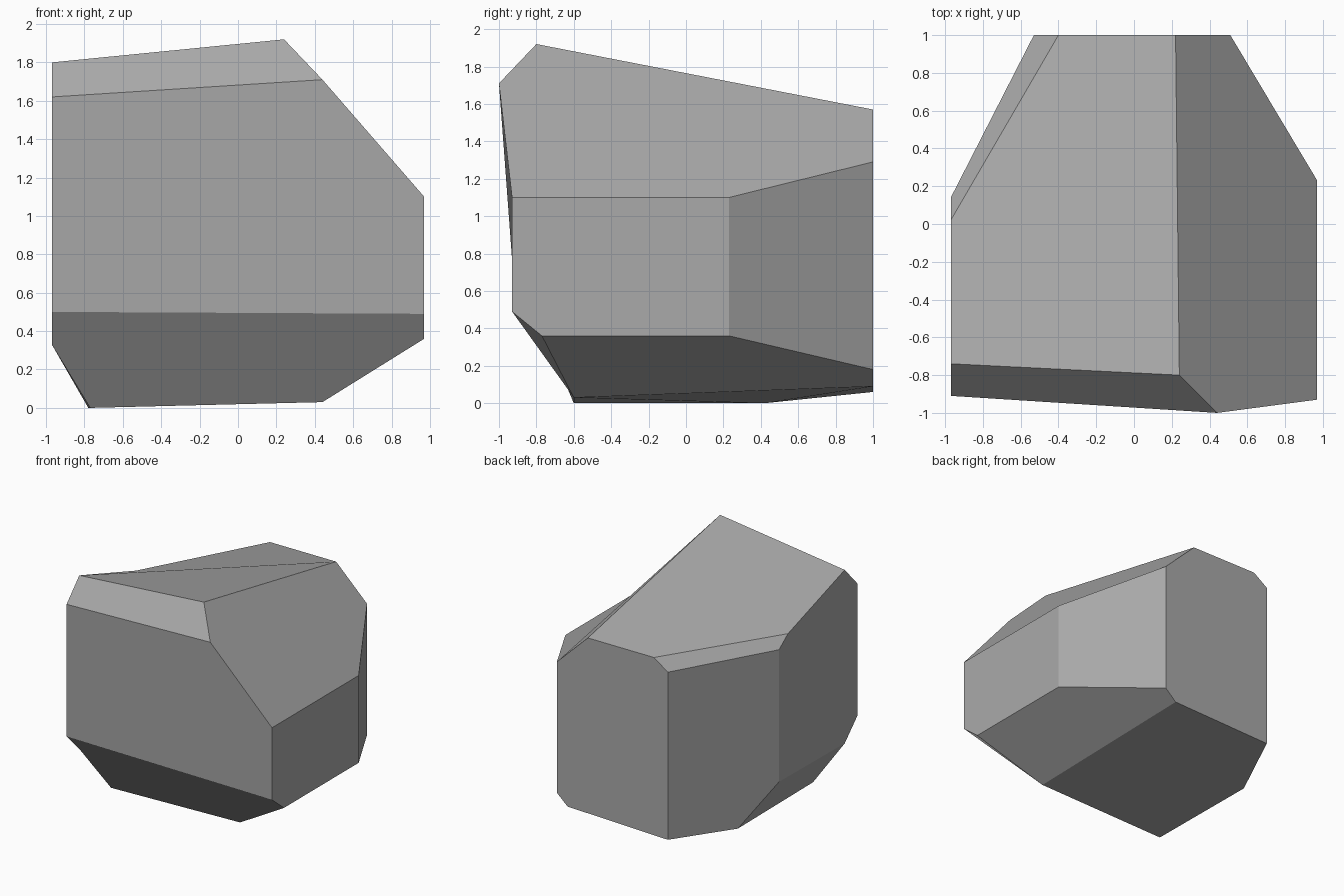
import bpy
import bmesh

cube = bpy.data.objects.get("Cube")
if cube:
    bpy.data.objects.remove(cube)


def make_material(name, colour):
    mat = bpy.data.materials.new(name)
    mat.use_nodes = True
    mat.diffuse_color = colour
    mat.node_tree.nodes["Principled BSDF"].inputs["Base Color"].default_value = colour
    return mat


# Corners of the boulder, one letter each
corners = {
    # upper rim
    "A": (0.44, -1, 1.71), "B": (0.24, -.8, 1.92), "C": (-.97, -.74, 1.8),
    "D": (-.97, -.91, 1.62), "E": (.97, -.93, 1.1), "F": (.97, .23, 1.1),
    "G": (.51, 1, 1.29), "H": (.22, 1, 1.57), "I": (-.4, 1, 1.57),
    "J": (-.97, .02, 1.55), "K": (-.53, 1, 1.48), "L": (-.97, .14, 1.46),
    # lower rim
    "M": (-.97, -.91, .5), "N": (-.97, -.74, .33), "S": (-.97, .14, .34),
    "W": (.97, -.77, .36), "X": (.97, -.93, .49), "Y": (.97, .23, .36),
    "Q": (.51, 1, .18),
    # base
    "P": (-.53, 1, .06), "R": (.41, 1, .09), "T": (-.78, .42, 0),
    "U": (-.77, -.6, 0), "V": (.44, -.6, .03),
}

# Each facet of the boulder, as the corners around it
facets = {
    "top": "BCJIH",
    "top front bevel": "ABCD",
    "top right slope": "ABHGFE",
    "top back bevel": "JIKL",
    "front": "DAEXM",
    "right": "EFYWX",
    "left": "DCJLSNM",
    "back": "HIKPRQG",
    "back right slope": "FGQY",
    "back left slope": "LKPTS",
    "front underside": "MNUVWX",
    "right underside": "WYQRV",
    "left underside": "NUTS",
    "base": "UVRPT",
}

bm = bmesh.new()
verts = {letter: bm.verts.new(place) for letter, place in corners.items()}
for loop in facets.values():
    bm.faces.new([verts[letter] for letter in loop])
bmesh.ops.recalc_face_normals(bm, faces=bm.faces)

mesh = bpy.data.meshes.new("boulder")
bm.to_mesh(mesh)
bm.free()
mesh.materials.append(make_material("stone grey", (0.4, 0.4, 0.4, 1)))
boulder = bpy.data.objects.new("boulder", mesh)
bpy.context.collection.objects.link(boulder)
